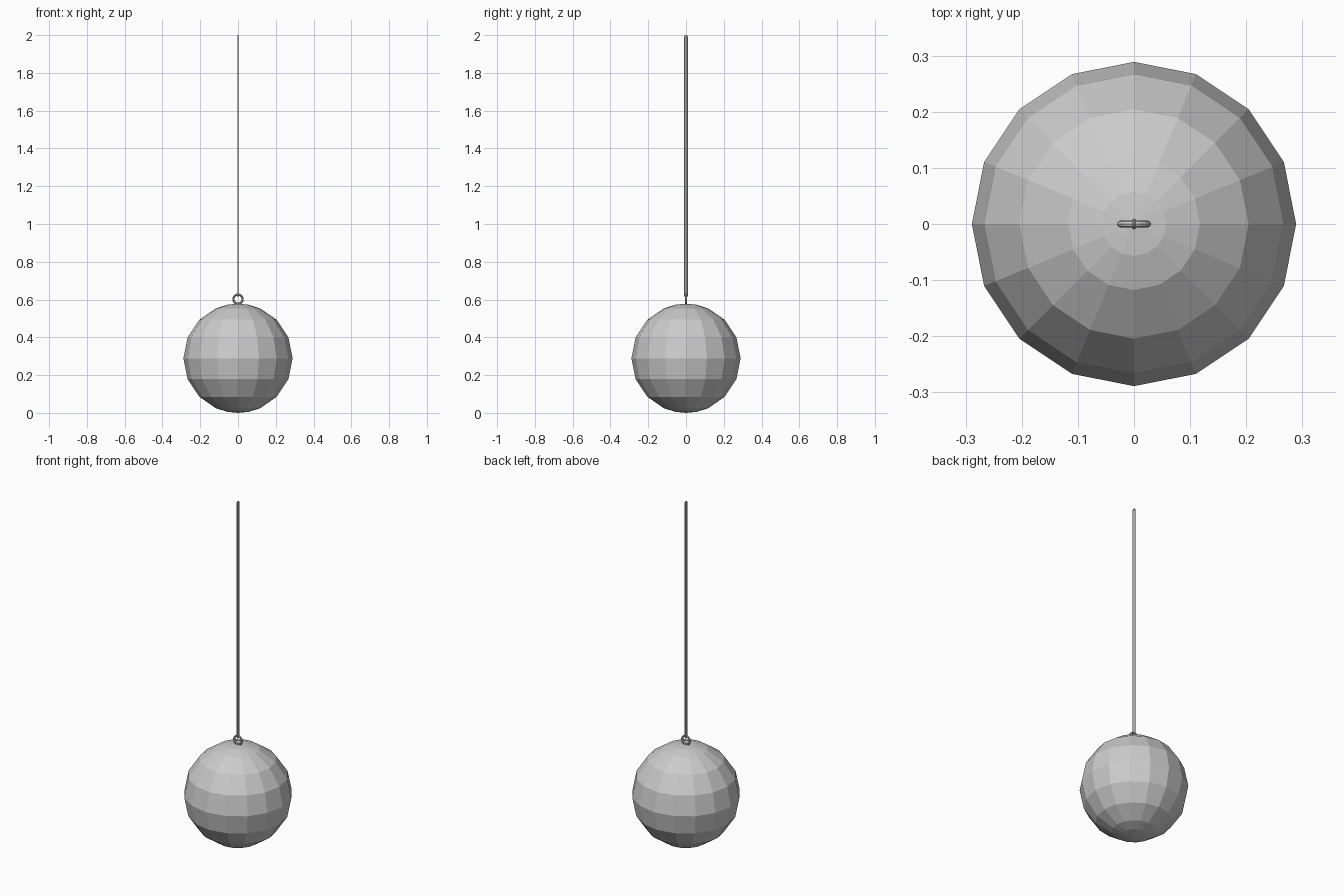
import bpy, bmesh, math
from mathutils import Matrix

cube = bpy.data.objects.get("Cube")
if cube:
    bpy.data.objects.remove(cube, do_unlink=True)

grey = bpy.data.materials.new("plain grey")
grey.use_nodes = True
colour = (0.6, 0.6, 0.6, 1)
grey.diffuse_color = colour
grey.node_tree.nodes["Principled BSDF"].inputs["Base Color"].default_value = colour


def make_object(name, bm):
    bmesh.ops.recalc_face_normals(bm, faces=bm.faces)
    mesh = bpy.data.meshes.new(name)
    bm.to_mesh(mesh)
    bm.free()
    mesh.materials.append(grey)
    obj = bpy.data.objects.new(name, mesh)
    bpy.context.collection.objects.link(obj)
    return obj


def spin_profile(bm, points, sides, closed=False):
    """Revolve (radius, height) points around z."""
    verts = [bm.verts.new((r, 0, z)) for r, z in points]
    edges = [bm.edges.new(pair) for pair in zip(verts, verts[1:])]
    if closed:
        edges.append(bm.edges.new((verts[-1], verts[0])))
    bmesh.ops.spin(bm, geom=verts + edges, cent=(0, 0, 0), axis=(0, 0, 1),
                   angle=math.tau, steps=sides, use_duplicate=False)
    bmesh.ops.remove_doubles(bm, verts=bm.verts, dist=0.00005)


def torus(major, minor, sides, tube_sides):
    bm = bmesh.new()
    turns = [math.tau * i / tube_sides for i in range(tube_sides)]
    spin_profile(bm, [(major + minor * math.cos(a), minor * math.sin(a))
                      for a in turns], sides, closed=True)
    return bm


# Faceted ball with finer rings towards both poles
RADIUS = 0.289
upper = [0, 11.4, 24, 45, 67.5]
angles = upper + [90] + [180 - a for a in reversed(upper)]
ball = bmesh.new()
spin_profile(ball, [(RADIUS * math.sin(math.radians(a)),
                     RADIUS * (1 + math.cos(math.radians(a)))) for a in angles], 16)
make_object("ball", ball)

# Upright hanger ring on top of the ball
ring = torus(0.0245, 0.006, 16, 8)
bmesh.ops.transform(ring, verts=ring.verts, matrix=Matrix.Translation((0, 0, 0.602))
                    @ Matrix.Rotation(math.pi / 2, 4, 'X'))
make_object("hanger_ring", ring)

# Long string loop: a small ring whose upper half is pulled up to the top
loop = torus(0.0069, 0.003, 12, 8)
bmesh.ops.transform(loop, verts=loop.verts, matrix=Matrix.Rotation(math.pi / 2, 4, 'Y')
                    @ Matrix.Rotation(math.pi / 12, 4, 'Z'))
reach = max(v.co.z for v in loop.verts)
for v in loop.verts:
    v.co.z += 2 - reach if v.co.z > 0 else 0.612 + reach
make_object("string_loop", loop)
